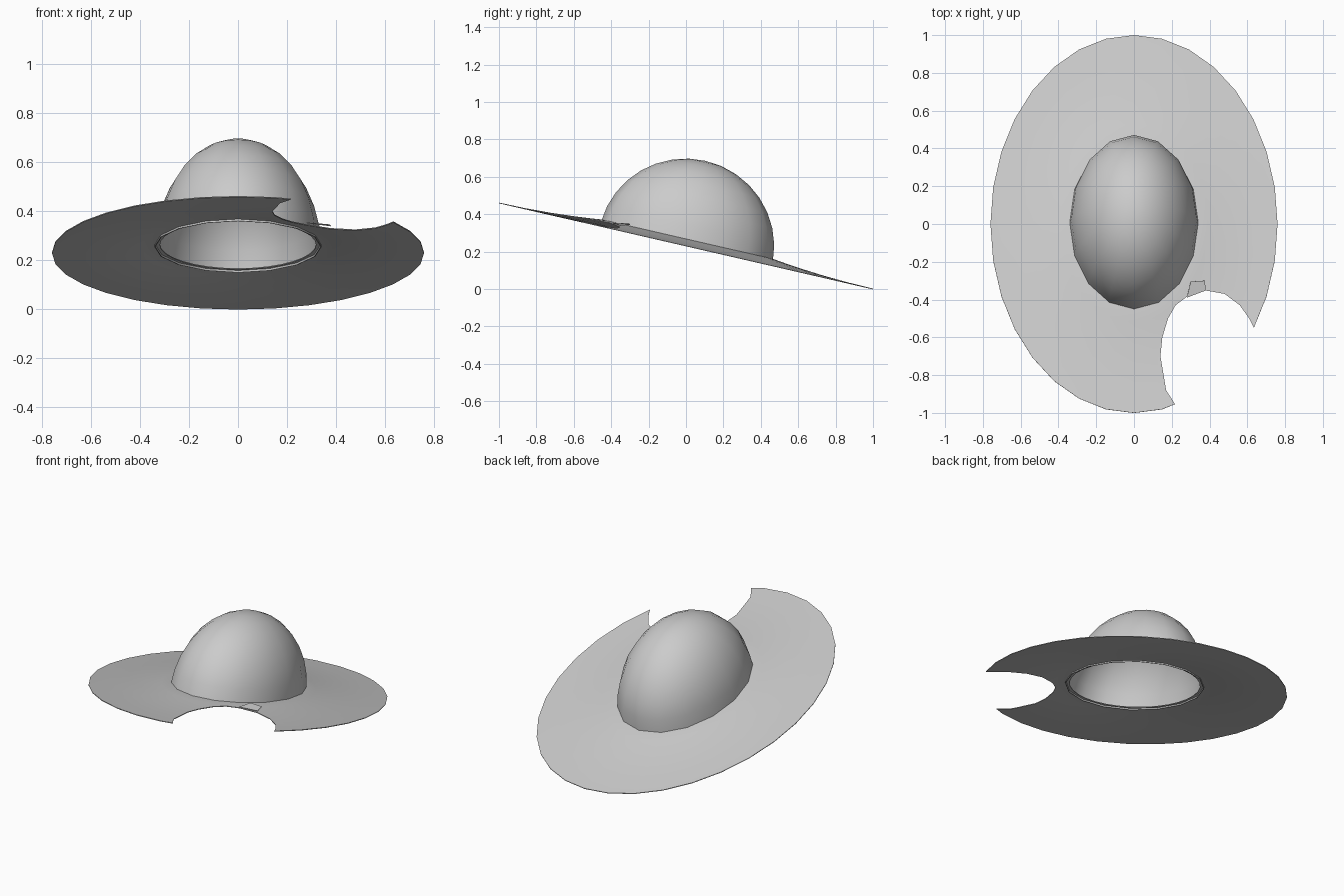
import bpy, bmesh, math
from mathutils import Matrix, Vector

if "Cube" in bpy.data.objects:
    bpy.data.objects.remove(bpy.data.objects["Cube"])

SLOPE = math.atan(0.23)
TILT = Matrix.Translation((0, 0, 0.232)) @ Matrix.Rotation(-SLOPE, 4, 'X')

felt = bpy.data.materials.new("grey_felt")
felt.diffuse_color = (0.6, 0.6, 0.6, 1)
felt.use_nodes = True
felt.node_tree.nodes["Principled BSDF"].inputs["Base Color"].default_value = felt.diffuse_color


def new_object(name, bm, matrix=None):
    bmesh.ops.recalc_face_normals(bm, faces=bm.faces)
    bm.normal_update()
    # open sheets must face upward before they are thickened
    if sum(f.normal.z * f.calc_area() for f in bm.faces) < -1e-4:
        bmesh.ops.reverse_faces(bm, faces=bm.faces)
    if matrix:
        bm.transform(matrix)
    me = bpy.data.meshes.new(name)
    bm.to_mesh(me)
    bm.free()
    ob = bpy.data.objects.new(name, me)
    bpy.context.collection.objects.link(ob)
    me.materials.append(felt)
    return ob


def loft(name, rings, segs, tip=None):
    """Skin elliptical rings given as (x radius, y radius, height)."""
    bm = bmesh.new()
    loops = []
    for rx, ry, h in rings:
        loops.append([bm.verts.new((rx * math.cos(a), ry * math.sin(a), h))
                      for a in (2 * math.pi * i / segs for i in range(segs))])
    for lo, hi in zip(loops, loops[1:]):
        for i in range(segs):
            j = (i + 1) % segs
            bm.faces.new((lo[i], lo[j], hi[j], hi[i]))
    if tip is not None:
        top = bm.verts.new((0, 0, tip))
        for i in range(segs):
            bm.faces.new((loops[-1][i], loops[-1][(i + 1) % segs], top))
    return new_object(name, bm, TILT)


def thicken(ob, amount=0.004):
    mod = ob.modifiers.new("thickness", 'SOLIDIFY')
    mod.thickness = amount
    mod.offset = -1


def finish(ob, angle=40):
    """Bake the modifiers and shade smooth."""
    bpy.context.view_layer.update()
    dg = bpy.context.evaluated_depsgraph_get()
    me = bpy.data.meshes.new_from_object(ob.evaluated_get(dg))
    ob.modifiers.clear()
    ob.data = me
    bpy.ops.object.select_all(action='DESELECT')
    ob.select_set(True)
    bpy.context.view_layer.objects.active = ob
    bpy.ops.object.shade_smooth_by_angle(angle=math.radians(angle))


# Crown: hollow half ellipsoid
RX, RY, RH = 0.342, 0.472, 0.465
crown_rings = []
for k in range(8):
    a = 0.05 + (math.pi / 2 - 0.05) * k / 8
    crown_rings.append((RX * math.cos(a), RY * math.sin(math.pi / 2 - a), RH * math.sin(a)))
crown = loft("crown", crown_rings, 16, tip=RH)
thicken(crown)
finish(crown)


# Brim: thin sheet that rises gently toward the crown
def brim_height(s):
    return 0.035 * (1 - max(s, 0)) ** 2


brim = loft("brim", [(0.34 + 0.42 * s, 0.47 + 0.556 * s, brim_height(s))
                     for s in (-0.05, 0.0, 0.12, 0.28, 0.5, 0.75, 1.0)], 32)
thicken(brim)

# Bite torn out of the front right of the brim
BITE = [(0.215, -0.95), (0.17, -0.88), (0.14, -0.70), (0.15, -0.60), (0.18, -0.50),
        (0.22, -0.43), (0.28, -0.385), (0.38, -0.352), (0.48, -0.37), (0.56, -0.43),
        (0.61, -0.50), (0.635, -0.55), (0.70, -0.65), (0.90, -1.2), (0.26, -1.2)]
bm = bmesh.new()
face = bm.faces.new([bm.verts.new((x, y, -0.5)) for x, y in BITE])
up = bmesh.ops.extrude_face_region(bm, geom=[face])
bmesh.ops.translate(bm, vec=(0, 0, 1.5),
                    verts=[v for v in up["geom"] if isinstance(v, bmesh.types.BMVert)])
cutter = new_object("bite_cutter", bm)
cutter.hide_render = True
cut = brim.modifiers.new("bite", 'BOOLEAN')
cut.operation = 'DIFFERENCE'
cut.solver = 'EXACT'
cut.object = cutter
finish(brim)
bpy.data.objects.remove(cutter)

# Small torn flap folded back at the inner edge of the bite
bm = bmesh.new()
bm.faces.new([bm.verts.new((x, y, 0.232 - 0.23 * y + h)) for x, y, h in
              ((0.28, -0.39, 0.032), (0.38, -0.352, 0.028),
               (0.375, -0.30, 0.045), (0.30, -0.305, 0.05))])
flap = new_object("torn_flap", bm)
thicken(flap, 0.003)
finish(flap)
